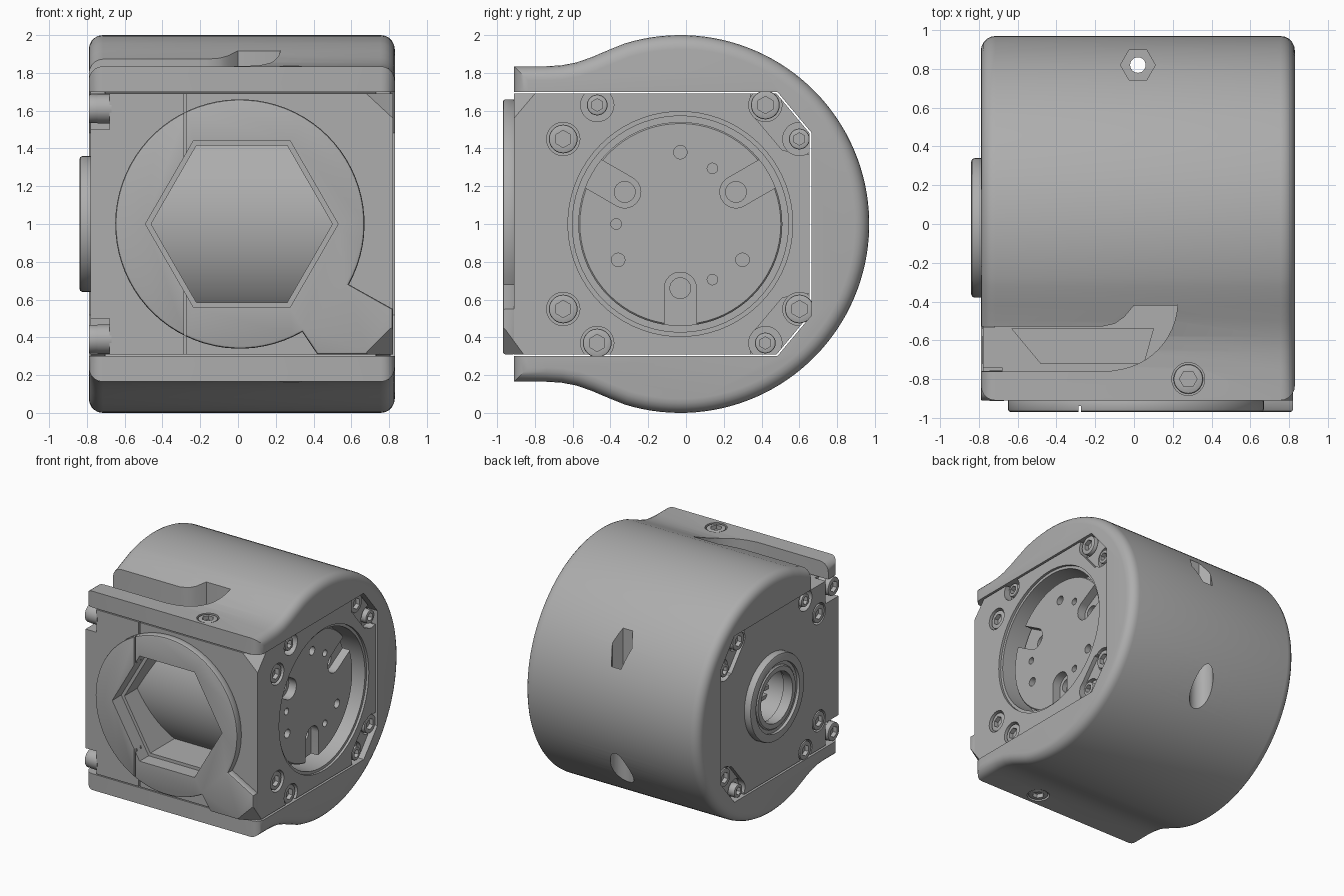
import bpy, bmesh
from math import sin, cos, radians, pi
from mathutils import Vector

if "Cube" in bpy.data.objects:
    bpy.data.objects.remove(bpy.data.objects["Cube"])

grey = bpy.data.materials.new("machined_grey")
grey.use_nodes = True
grey.diffuse_color = (0.42, 0.42, 0.42, 1)
grey.node_tree.nodes["Principled BSDF"].inputs["Base Color"].default_value = grey.diffuse_color


def ngon(u, v, r, n=48, start=0.0, sweep=360.0):
    """Regular polygon, or an open arc when sweep is under a full turn."""
    steps = n if sweep == 360 else n - 1
    return [(u + r * cos(radians(start + sweep * i / steps)),
             v + r * sin(radians(start + sweep * i / steps))) for i in range(n)]


def flip(pts):
    """Mirror a profile about the mid height."""
    return [(u, 2 - v) for u, v in pts]


def finish(name, bm):
    bmesh.ops.recalc_face_normals(bm, faces=bm.faces)
    mesh = bpy.data.meshes.new(name)
    bm.to_mesh(mesh)
    bm.free()
    mesh.materials.append(grey)
    ob = bpy.data.objects.new(name, mesh)
    bpy.context.collection.objects.link(ob)
    return ob


def prism(name, polys, axis, a, b, bevel=0, segs=2):
    """Extrude one or more outlines along an axis from a to b."""
    place = {"x": lambda u, v, w: (w, u, v),
             "y": lambda u, v, w: (u, w, v),
             "z": lambda u, v, w: (u, v, w)}[axis]
    bm = bmesh.new()
    caps = []
    for pts in polys:
        lo = [bm.verts.new(place(u, v, a)) for u, v in pts]
        hi = [bm.verts.new(place(u, v, b)) for u, v in pts]
        caps += [bm.faces.new(lo), bm.faces.new(hi)]
        for i in range(len(pts)):
            j = (i + 1) % len(pts)
            bm.faces.new((lo[i], lo[j], hi[j], hi[i]))
    bmesh.ops.recalc_face_normals(bm, faces=bm.faces)
    if bevel:
        edges = list({e for f in caps for e in f.edges})
        bmesh.ops.bevel(bm, geom=edges, offset=bevel, segments=segs,
                        profile=0.5, affect="EDGES", clamp_overlap=False)
    return finish(name, bm)


def cut(target, cutter):
    mod = target.modifiers.new("cut", "BOOLEAN")
    mod.operation, mod.solver, mod.object = "DIFFERENCE", "EXACT", cutter
    bpy.context.view_layer.objects.active = target
    bpy.ops.object.modifier_apply(modifier=mod.name)
    bpy.data.objects.remove(cutter)


def carve(target, polys, axis, a, b):
    cut(target, prism("cutter", polys, axis, a, b))


def clip_corner(target, x, y, z, dx, dy, dz):
    """Slice a corner off at the given distances along its three edges."""
    c = Vector((x, y, z))
    bm = bmesh.new()
    for p in (Vector((dx, 0, 0)), Vector((0, dy, 0)), Vector((0, 0, dz)),
              -Vector((dx, dy, dz))):
        bm.verts.new(c + p)
    bmesh.ops.convex_hull(bm, input=bm.verts)
    cut(target, finish("cutter", bm))


CY = -0.03  # drum axis

# Outer shell: drum blending into two front flanges
blend = [(-0.91, 1.835), (-0.74, 1.835), (-0.66, 1.84), (-0.58, 1.855),
         (-0.50, 1.883), (-0.42, 1.917)]
outline = blend + ngon(CY, 1, 1, 80, 107, -214) + flip(blend)[::-1]
shell = prism("outer_shell", [outline], "x", -0.79, 0.83, 0.075, 5)
upper = [(0.37, 1.69), (0.48, 1.69), (0.655, 1.48)]
rim = [(0.375, 1.698), (0.485, 1.698), (0.665, 1.483)]
carve(shell, [[(-1.2, 0.302), (-1.2, 1.698)] + rim + flip(rim)[::-1]], "x", -1, 1)

# Cable slot in the top of the shell
slot = [(-1, -0.76), (-0.13, -0.76)] + ngon(-0.13, -0.40, 0.355, 12, -78, 75)
slot += [(0.22, -0.42), (0, -0.42), (-0.05, -0.48), (-0.1, -0.515), (-0.17, -0.53), (-1, -0.53)]
carve(shell, [slot], "z", 1.6, 2.1)

# Vertical bolt passage at the back of the drum
carve(shell, [ngon(0.02, 0.82, 0.09, 6)], "z", 1.25, 2.1)
carve(shell, [ngon(0.02, 0.82, 0.09, 32)], "z", -0.1, 0.75)
carve(shell, [ngon(0.02, 0.82, 0.04, 24)], "z", 0.7, 1.3)
for lo, hi in ((1.80, 1.9), (0.1, 0.2)):
    carve(shell, [ngon(0.28, -0.8, 0.085, 32)], "z", lo, hi)

# Central block
block = prism("gearbox_block", [[(-0.91, 0.31), (-0.91, 1.69)] + upper + flip(upper)[::-1]],
              "x", -0.78, 0.82)
clip_corner(block, 0.82, -0.91, 1.69, -0.14, 0.11, -0.13)
carve(block, [[(-0.63, -0.54), (-0.48, -0.72), (0.05, -0.72), (0.1, -0.54)]], "z", 1.55, 1.8)
carve(block, [[(-0.286, 0.2), (-0.274, 0.2), (-0.274, 1.8), (-0.286, 1.8)]], "y", -1, -0.885)

# Sunken lands round the rear screws, on both sides
land = [(0.33, 1.8), (0.35, 1.58), (0.51, 1.39), (0.8, 1.35), (0.8, 1.8)]
carve(block, [land, flip(land)], "x", 0.785, 0.9)
carve(block, [land, flip(land)], "x", -0.9, -0.745)

# Screw counterbores
screw_spots = [(-0.65, 1.45), (-0.47, 1.63), (0.42, 1.63), (0.60, 1.45)]
screw_spots += flip(screw_spots)
small_spots = [(-0.47, 1.63), (0.60, 1.45)]
bores = [ngon(y, z, 0.088, 28) for y, z in screw_spots]
carve(block, bores, "x", 0.75, 0.9)
carve(block, bores, "x", -0.9, -0.72)

# Output recess on one side, shaft bore on the other
carve(block, [ngon(CY, 1, 0.595, 72)], "x", 0.80, 0.9)
carve(block, [ngon(CY, 1, 0.572, 72)], "x", 0.60, 0.9)
carve(block, [ngon(CY, 1, 0.22, 40)], "x", -0.9, -0.5)

# Notches at the front corner, with screw bosses standing in them
notch = [(-0.9, 1.50), (-0.68, 1.50), (-0.68, 1.8), (-0.9, 1.8)]
carve(block, [notch, flip(notch)], "y", -1, -0.74)

# Front cover: disc with a tab running to the lower corner
cover = prism("front_cover", [ngon(0.01, 1, 0.66, 72, -29, 329) +
              [(0.42, 0.31), (0.82, 0.31), (0.82, 0.55)]], "y", -0.97, -0.90, 0.014, 2)
for part in (block, cover):
    clip_corner(part, 0.82, -0.97, 0.31, -0.15, 0.11, 0.15)
    carve(part, [ngon(0.02, 1, 0.51, 6)], "y", -1.1, -0.85)
carve(cover, [[(-0.286, 0.2), (-0.274, 0.2), (-0.274, 1.8), (-0.286, 1.8)]], "y", -1, -0.94)
carve(block, [ngon(0.02, 1, 0.48, 6)], "y", -1, -0.35)
prism("motor_can", [ngon(CY, 1, 0.65, 72)], "x", -0.47, 0.55)

# Output disc with three open slots and a ring of small holes
disc = prism("output_disc", [ngon(CY, 1, 0.54, 72)], "x", 0.56, 0.71, 0.008, 1)
for ang in (30, 150, 270):
    d = Vector((cos(radians(ang)), sin(radians(ang))))
    c = Vector((CY, 1)) + d * 0.34
    end = [tuple(c + d * 0.4 + Vector((-d.y, d.x)) * s * 0.085) for s in (-1, 1)]
    carve(disc, [ngon(c.x, c.y, 0.085, 16, ang + 90, 180) + end], "x", 0.64, 0.8)
    carve(disc, [ngon(c.x, c.y, 0.055, 24)], "x", 0.58, 0.8)
dots = [ngon(CY + 0.38 * cos(radians(a)), 1 + 0.38 * sin(radians(a)), 0.036, 16)
        for a in (90, 210, 330)]
dots += [ngon(CY + 0.34 * cos(radians(a)), 1 + 0.34 * sin(radians(a)), 0.028, 16)
         for a in (60, 180, 300)]
carve(disc, dots, "x", 0.66, 0.8)

# Shaft bearing with a stepped face
bearing = prism("shaft_bearing", [ngon(-0.02, 1, 0.36, 56)], "x", -0.84, -0.74, 0.018, 2)
carve(bearing, [ngon(-0.02, 1, 0.29, 48)], "x", -0.9, -0.815)
carve(bearing, [ngon(-0.02, 1, 0.215, 40)], "x", -0.9, -0.7)
collar = prism("bearing_collar", [ngon(-0.02, 1, 0.26, 48)], "x", -0.83, -0.76, 0.01, 1)
carve(collar, [ngon(-0.02, 1, 0.21, 40)], "x", -0.9, -0.7)
prism("shaft_fins", [[(-0.24, z), (0.2, z), (0.2, z + 0.03), (-0.24, z + 0.03)]
                     for z in (0.86, 0.93, 1.0, 1.07, 1.14)], "x", -0.60, -0.49)


# Socket-head screws share two meshes
def screw_mesh(name, r):
    ob = prism(name, [ngon(0, 0, r, 28)], "x", -0.08, 0, 0.008, 2)
    carve(ob, [ngon(0, 0, r * 0.6, 6, 30)], "x", -0.035, 0.1)
    mesh = ob.data
    bpy.data.objects.remove(ob)
    return mesh


big, small = screw_mesh("large_screw", 0.076), screw_mesh("small_screw", 0.055)


def screw(mesh, loc, rot=(0, 0, 0)):
    ob = bpy.data.objects.new(mesh.name, mesh)
    ob.location, ob.rotation_euler = loc, rot
    bpy.context.collection.objects.link(ob)


for y, z in screw_spots:
    mesh = small if (y, z) in small_spots or (y, z) == (0.42, 2 - 1.63) else big
    screw(mesh, (0.808, y, z))
    screw(mesh, (-0.782, y, z), (0, 0, pi))
for z in (1.61, 0.39):
    screw(big, (-0.79, -0.835, z), (0, 0, pi))
    prism("corner_boss", [ngon(-0.835, z, 0.078, 28)], "x", -0.745, -0.67)
screw(big, (0.28, -0.8, 1.832), (0, -pi / 2, 0))
screw(big, (0.28, -0.8, 0.168), (0, pi / 2, 0))

# Smooth rounded surfaces, keep machined edges crisp
for ob in bpy.context.scene.objects:
    ob.select_set(ob.type == "MESH")
bpy.context.view_layer.objects.active = shell
bpy.ops.object.shade_smooth_by_angle(angle=radians(30))
